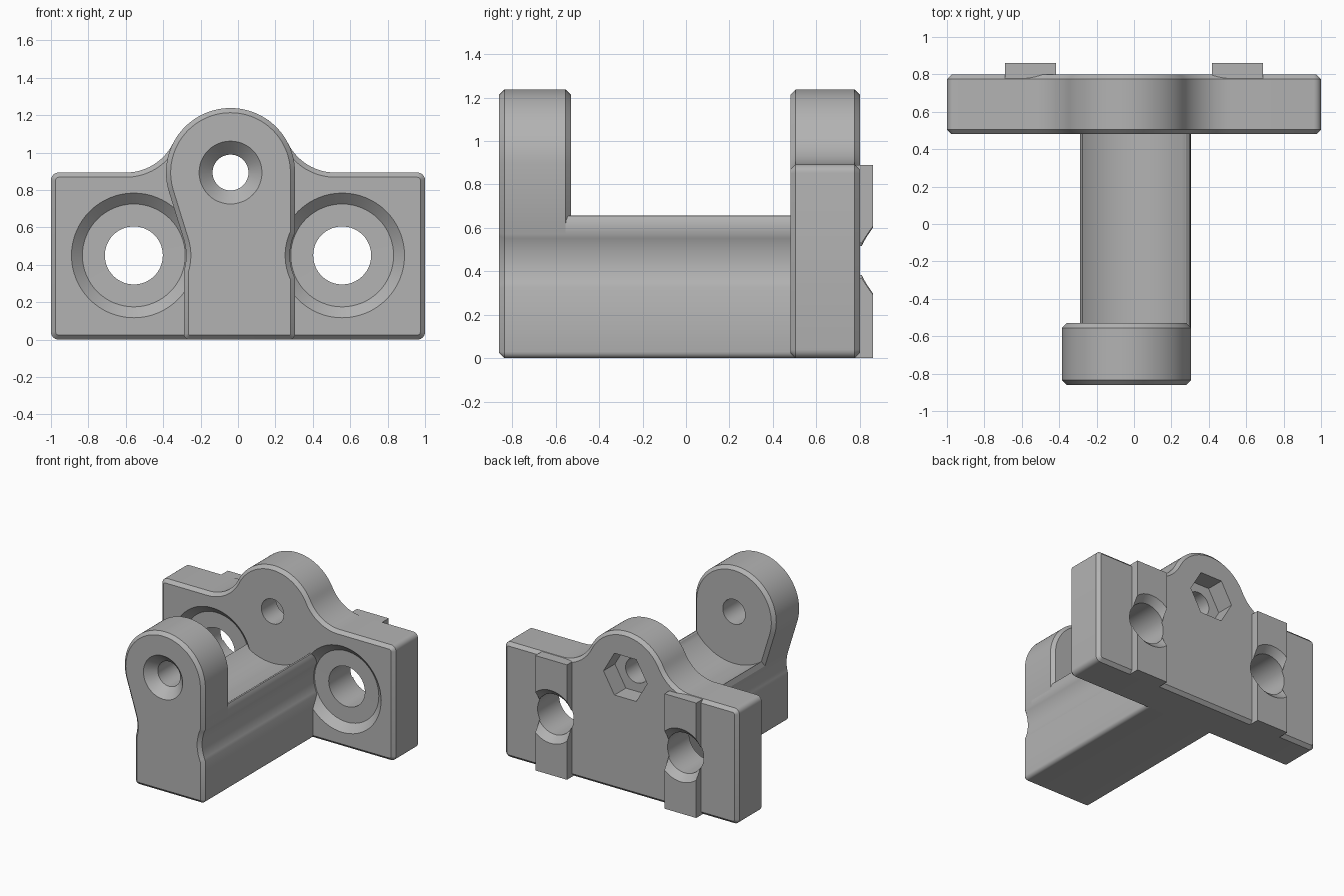
import bpy, bmesh
from math import radians, degrees, sin, cos, pi, acos, asin

cube = bpy.data.objects.get("Cube")
if cube:
    bpy.data.objects.remove(cube)

# Single grey plastic
grey = bpy.data.materials.new("grey")
grey.use_nodes = True
grey.diffuse_color = (0.45, 0.45, 0.45, 1)
grey.node_tree.nodes["Principled BSDF"].inputs["Base Color"].default_value = grey.diffuse_color

# Shared dimensions
PX, PZ, LUG_R = -0.04, 0.893, 0.345          # pivot axis and lug radius
BOLT_X, BOLT_Z, GROOVE_R = 0.557, 0.45, 0.28  # bolt axes and clearance groove
LEFT, RIGHT = -0.29, 0.305                   # sides of the bar
FRONT, LUG_BACK, PLATE_FRONT, PLATE_BACK, BACK = -0.86, -0.53, 0.48, 0.8, 0.86


def arc(cx, cz, r, a0, a1, n=12):
    return [(cx + r * cos(radians(a0 + (a1 - a0) * i / n)),
             cz + r * sin(radians(a0 + (a1 - a0) * i / n))) for i in range(n + 1)]


def finish(name, bm):
    bmesh.ops.recalc_face_normals(bm, faces=bm.faces)
    mesh = bpy.data.meshes.new(name)
    bm.to_mesh(mesh)
    bm.free()
    mesh.materials.append(grey)
    ob = bpy.data.objects.new(name, mesh)
    bpy.context.collection.objects.link(ob)
    return ob


def prism(name, outline, y0, y1, chamfer=0):
    """Extrude an x-z outline along y, with chamfered rims."""
    bm = bmesh.new()
    face = bm.faces.new([bm.verts.new((x, y0, z)) for x, z in outline])
    new = bmesh.ops.extrude_face_region(bm, geom=[face])["geom"]
    bmesh.ops.translate(bm, vec=(0, y1 - y0, 0),
                        verts=[g for g in new if isinstance(g, bmesh.types.BMVert)])
    ob = finish(name, bm)
    if chamfer:
        mod = ob.modifiers.new("chamfer", 'BEVEL')
        mod.width, mod.segments = chamfer, 1
        mod.limit_method, mod.angle_limit = 'ANGLE', radians(50)
        mod.use_clamp_overlap = False
    return ob


def lathe_y(name, cx, cz, profile, n=64):
    """Closed solid of revolution about a y axis; profile is (y, radius)."""
    bm = bmesh.new()
    rings = [[bm.verts.new((cx + r * cos(2 * pi * i / n), y, cz + r * sin(2 * pi * i / n)))
              for i in range(n)] for y, r in profile]
    for a, b in zip(rings, rings[1:]):
        for i in range(n):
            j = (i + 1) % n
            bm.faces.new((a[i], a[j], b[j], b[i]))
    bm.faces.new(rings[0])
    bm.faces.new(rings[-1])
    return finish(name, bm)


def box_outline(x0, x1, z0, z1):
    return [(x0, z0), (x1, z0), (x1, z1), (x0, z1)]


# Angles where the bolt clearance grooves meet the bar sides
g_right = degrees(acos((BOLT_X - RIGHT) / GROOVE_R))
g_left = degrees(acos((BOLT_X + LEFT) / GROOVE_R))
right_groove = arc(BOLT_X, BOLT_Z, GROOVE_R, 180 + g_right, 180 - g_right)
left_groove = arc(-BOLT_X, BOLT_Z, GROOVE_R, 16.6, -g_left, 8)
bottom = arc(LEFT + .03, .03, .03, 180, 270, 5) + arc(RIGHT - .03, .03, .03, 270, 360, 5)

# Front lug: round eye blending into the bar section
lug = prism("front_lug", bottom + right_groove + arc(PX, PZ, LUG_R, 0, 196.6, 56) + left_groove,
            FRONT, LUG_BACK, 0.025)

# Connecting bar: grooved sides and a round trough along the top
R = 0.4
a_right = -degrees(acos((0.268 - PX) / R))
a_left = -180 + degrees(acos((PX + 0.275) / R))
ridge = [(RIGHT, .61), (.302, .635), (.293, .655), (.283, .658), (.275, .652)]
trough = arc(PX, PZ, R, a_right, a_left, 32)
bar = prism("connecting_bar", bottom + right_groove + ridge + trough + left_groove,
            FRONT + 0.1, PLATE_FRONT + 0.055)

# Back plate: rectangle with a filleted round arch
FR = 0.282
a = degrees(asin(FR / (LUG_R + FR)))
outline = (arc(-.96, .04, .04, 180, 270, 6) + arc(.96, .04, .04, 270, 360, 6)
           + arc(.96, PZ - .04, .04, 0, 90, 6)
           + arc(PX + .56, PZ + FR, FR, 270, 180 + a, 14)
           + arc(PX, PZ, LUG_R, a, 180 - a, 40)[1:]
           + arc(PX - .56, PZ + FR, FR, 360 - a, 270, 14)[1:]
           + arc(-.96, PZ - .04, .04, 90, 180, 6))
plate = prism("back_plate", outline, PLATE_FRONT, PLATE_BACK, 0.025)

# Locating tabs on the rear
tabs = [prism(side + "_tab", box_outline(s * .5535 - .136, s * .5535 + .136, 0, .89),
              PLATE_BACK - 0.025, BACK) for side, s in (("left", 1), ("right", -1))]

# Cutters: two stepped bolt bores, the pivot hole and the nut pocket
bore = [(.47, .344), (.535, .275), (.536, .155), (.81, .155), (.88, .225)]
bores = [lathe_y("bore_cutter", s * BOLT_X, BOLT_Z, bore) for s in (1, -1)]
pivot = lathe_y("pivot_cutter", PX, PZ, [(FRONT - .01, .178), (FRONT + .073, .096), (.9, .096)], 48)
nut = lathe_y("nut_cutter", PX, PZ, [(PLATE_BACK - .14, .187), (.9, .187)], 6)

for ob, cutters in ((plate, bores + [pivot, nut]), (lug, [pivot]),
                    (tabs[0], bores[:1]), (tabs[1], bores[1:])):
    for cutter in cutters:
        mod = ob.modifiers.new("cut", 'BOOLEAN')
        mod.operation, mod.solver, mod.object = 'DIFFERENCE', 'EXACT', cutter

# Apply the cuts, drop the cutters and shade
for ob in [plate, lug, bar] + tabs:
    bpy.ops.object.select_all(action='DESELECT')
    ob.select_set(True)
    bpy.context.view_layer.objects.active = ob
    for mod in list(ob.modifiers):
        bpy.ops.object.modifier_apply(modifier=mod.name)
    bpy.ops.object.shade_smooth_by_angle(angle=radians(25))
for cutter in bores + [pivot, nut]:
    bpy.data.objects.remove(cutter)
